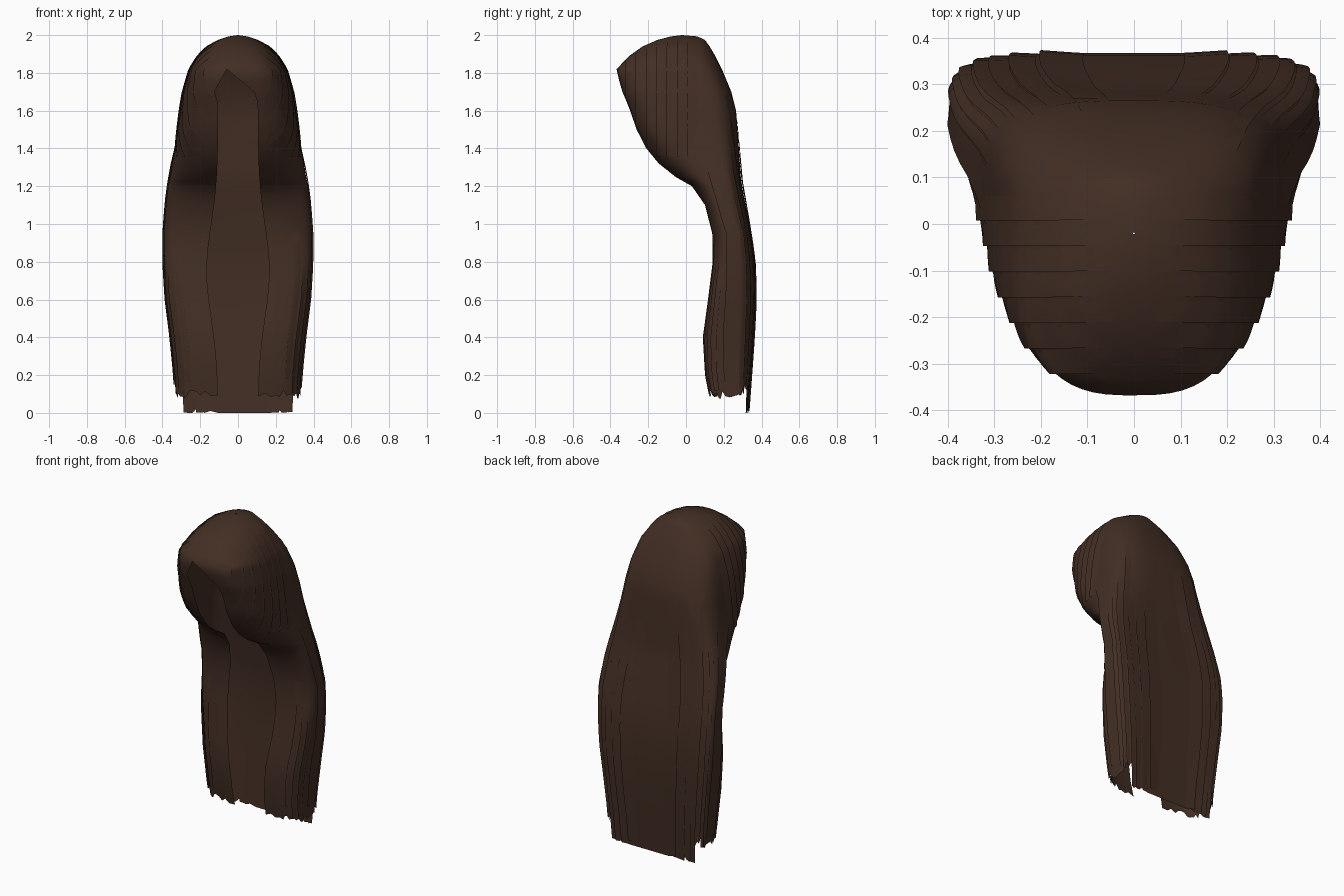
import bpy, bmesh, math, random

if "Cube" in bpy.data.objects:
    bpy.data.objects.remove(bpy.data.objects["Cube"])

random.seed(4)
brown = bpy.data.materials.new("dark brown hair")
brown.diffuse_color = (0.056, 0.028, 0.018, 1)
brown.use_nodes = True
brown.node_tree.nodes["Principled BSDF"].inputs["Base Color"].default_value = brown.diffuse_color

# rings: z, half width, back y, front y
RINGS = [
    (2.00, .002, -.018, -.022), (1.993, .05, .06, -.08), (1.975, .10, .10, -.15),
    (1.94, .16, .125, -.23), (1.89, .21, .155, -.30), (1.82, .255, .19, -.368),
    (1.70, .29, .24, -.34), (1.60, .307, .265, -.30), (1.50, .32, .273, -.265),
    (1.40, .333, .28, -.215), (1.32, .35, .285, -.15), (1.25, .36, .29, -.06),
    (1.20, .37, .297, .03), (1.10, .382, .315, .10), (.95, .392, .34, .138),
    (.80, .392, .362, .14), (.60, .38, .367, .115), (.40, .355, .357, .088),
    (.20, .335, .342, .10), (0, .325, .327, .14)]


def clamp(v):
    return max(0.0, min(1.0, v))


def ring_at(z):
    for a, b in zip(RINGS, RINGS[1:]):
        if z >= b[0]:
            k = (z - b[0]) / (a[0] - b[0])
            return [p * k + q * (1 - k) for p, q in zip(a, b)]
    return list(RINGS[-1])


def shape(z):
    """Depth of the widest point, back squareness, front squareness."""
    up = clamp((z - .95) / 1.05)
    top = .25 * clamp((z - 1.8) / .2)
    yc = .25 - .27 * up ** .9
    jaw = max(0, 1 - abs(z - 1.3) / .2)
    return yc, .48 + .27 * up + top, .55 + .15 * up + .2 * jaw + top


def opening(side, z):
    """Edge x of the face opening, closed above 1.82, its peak leaning aside."""
    c = -.06 * min(clamp((1.89 - z) / .07), clamp((z - 1.64) / .18))
    return side * c + clamp((1.82 - z) / .12) * (
        .105 + .06 * math.exp(-((z - .75) / .35) ** 2))


def surface(side, u, z, off=0.0):
    """Point on the hair shell: u = 0 at centre back, 1 at the front edge."""
    _, w, b, f = ring_at(z)
    yc, eb, ef = shape(z)
    gap = max(-.99, min(.99, opening(side, z) / w))
    tmax = math.pi - math.copysign(math.asin(abs(gap) ** (1 / ef)), gap)
    t = u * tmax
    s, co = math.sin(t), math.cos(t)
    e = eb if co > 0 else ef
    x = math.copysign(abs(s) ** e, s) * (w + off)
    y = yc + abs(co) ** e * ((b - yc + off) if co > 0 else -(yc - f + off))
    return (side * x, y, z)


def hem(u):
    """Ragged lower edge: long at the back, shorter at the sides and front."""
    if u < .27:
        return random.choice((0, 0, .01, .02))
    if u < .42:
        return .14 + random.uniform(-.03, .02)
    return .09 + random.uniform(-.015, .03)


def finish(bm, name):
    bmesh.ops.remove_doubles(bm, verts=bm.verts, dist=.0005)
    bmesh.ops.recalc_face_normals(bm, faces=bm.faces)
    me = bpy.data.meshes.new(name)
    bm.to_mesh(me)
    bm.free()
    me.materials.append(brown)
    ob = bpy.data.objects.new(name, me)
    bpy.context.collection.objects.link(ob)
    for p in me.polygons:
        p.use_smooth = True
    return ob


def grid(bm, rows):
    vs = [[bm.verts.new(p) for p in r] for r in rows]
    for a, b in zip(vs, vs[1:]):
        for i in range(len(a) - 1):
            bm.faces.new((a[i], a[i + 1], b[i + 1], b[i]))


# main hair shell, both halves from the centre parting
levels = []
for a, b in zip(RINGS, RINGS[1:]):
    levels += [a[0], (a[0] + b[0]) / 2]
levels = [z for z in levels if z >= .2]
N = 32
bm = bmesh.new()
for side in (-1, 1):
    rows = [[surface(side, i / N, z) for i in range(N + 1)] for z in levels]
    low = [0.0] + [hem(i / N) for i in range(1, N + 1)]
    rows.append([surface(side, i / N, low[i]) for i in range(N + 1)])
    grid(bm, rows)
finish(bm, "hair_shell")


# long locks, shingled over the shell
def lock(bm, side, u0, u1, z0, z1, off):
    rows, n = [], 16
    for j in range(n + 1):
        k = j / n
        lift = off * min(1, k * 4) - .003 * (k == 0)
        taper = .6 * max(0, k - .8) * (u1 - u0)
        rows.append([surface(side, u0 + taper + (u1 - u0 - 2 * taper) * i / 5,
                             z0 + (z1 - z0) * k, lift * (.2 + .8 * i / 5))
                     for i in range(6)])
    grid(bm, rows)


bm = bmesh.new()
for side in (-1, 1):
    for i in range(4):          # back
        u = .02 + i * .065 + random.uniform(0, .01)
        lock(bm, side, u, u + .06, random.uniform(1.4, 1.9),
             random.uniform(0, .03), random.uniform(.007, .012))
    for i in range(8):          # sides
        u = .3 + i * .07
        lock(bm, side, u, u + .06, random.uniform(.8, 1.1) + .5 * (u < .55),
             random.uniform(.1, .18), random.uniform(.006, .011))
finish(bm, "long_locks")


# fringe locks sweeping from the parting down over the front of the head
def height_where_front_is(y, lo, hi):
    for _ in range(30):
        mid = (lo + hi) / 2
        if ring_at(mid)[3] > y:
            lo, hi = (lo, mid) if hi > 1.82 else (mid, hi)
        else:
            lo, hi = (mid, hi) if hi > 1.82 else (lo, mid)
    return (lo + hi) / 2


def swept(side, y, z, off):
    _, w, b, f = ring_at(z)
    yc, eb, ef = shape(z)
    e, d = (eb, b - yc) if y > yc else (ef, yc - f)
    co = clamp(abs(y - yc) / d) ** (1 / e)
    x = max(w * (1 - co * co) ** (e / 2), opening(side, z), .002)
    return (side * (x + off), y - off * .3, z + off * .5 * clamp((z - 1.8) * 5))


bm = bmesh.new()
for side in (-1, 1):
    for i in range(7):
        y0 = -.32 + .055 * i
        rows = []
        for j in range(25):
            k = j / 24
            row = []
            for m in range(4):
                y = y0 + .05 * m / 3
                top = height_where_front_is(y, 1.82, 2.0) if y < -.03 else 1.995
                bot = max(1.36, height_where_front_is(y, 1.2, 1.82) + .03)
                z = top - .003 - (top - bot) * k ** 1.6
                row.append(swept(side, y, z, .008 * (1 - m / 3) * min(1, 4 * k)))
            rows.append(row)
        grid(bm, rows)
finish(bm, "fringe_locks")
